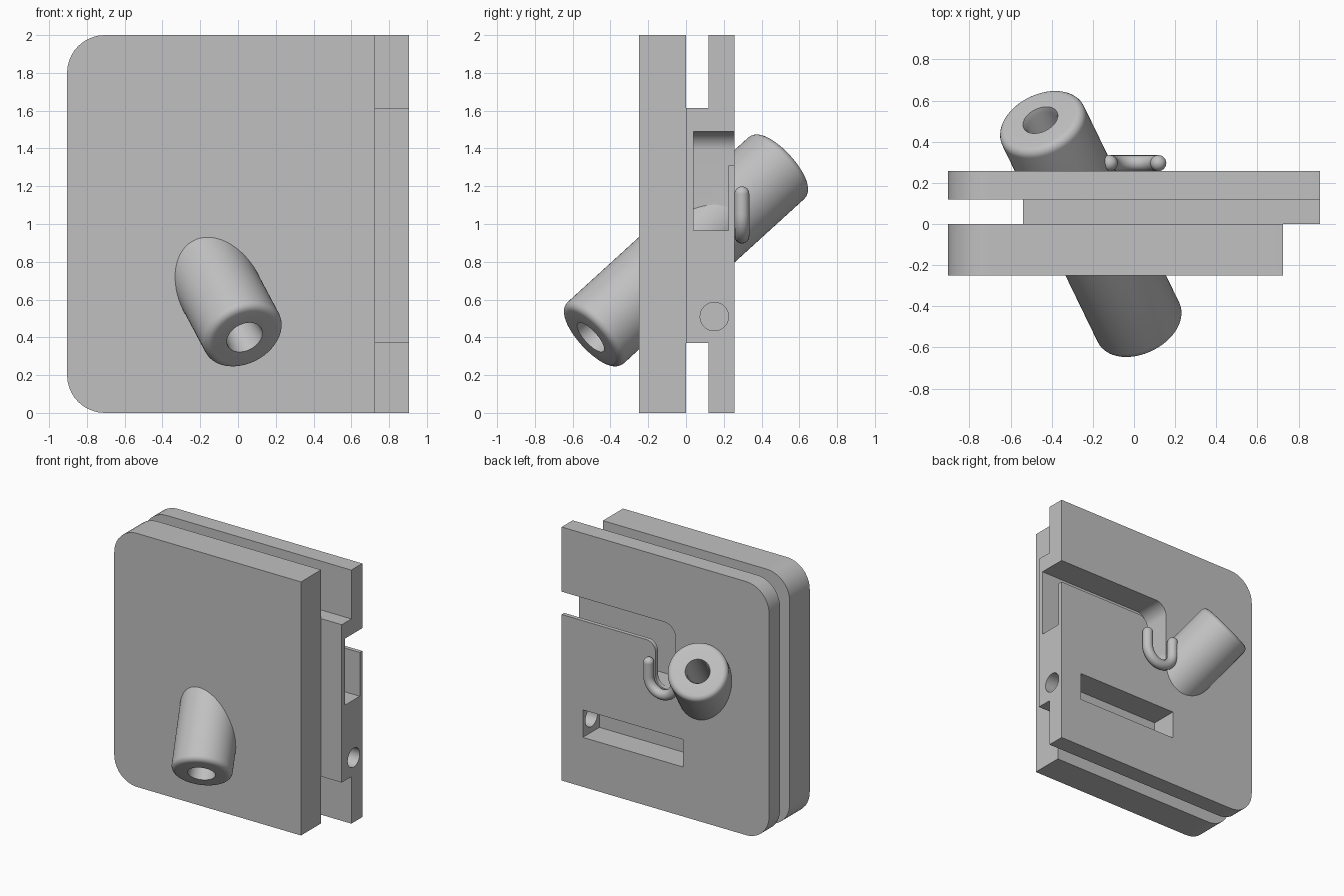
import bpy, bmesh
from math import pi, sin, cos, radians, tan
from mathutils import Vector, Matrix

if "Cube" in bpy.data.objects:
    bpy.data.objects.remove(bpy.data.objects["Cube"])

grey = bpy.data.materials.new("matte grey")
grey.use_nodes = True
colour = (0.53, 0.53, 0.53, 1)
grey.diffuse_color = colour
grey.node_tree.nodes["Principled BSDF"].inputs["Base Color"].default_value = colour


def make_object(name, bm):
    bmesh.ops.recalc_face_normals(bm, faces=bm.faces)
    mesh = bpy.data.meshes.new(name)
    bm.to_mesh(mesh)
    bm.free()
    mesh.materials.append(grey)
    ob = bpy.data.objects.new(name, mesh)
    bpy.context.collection.objects.link(ob)
    return ob


def rounded(corners, steps=10):
    """Turn (x, z, radius) corners into an outline with round corners."""
    pts = []
    for i, (x, z, r) in enumerate(corners):
        p = Vector((x, z))
        if r == 0:
            pts.append(p)
            continue
        a = (Vector(corners[i - 1][:2]) - p).normalized()
        b = (Vector(corners[(i + 1) % len(corners)][:2]) - p).normalized()
        centre = p + (a + b) * r
        for k in range(steps + 1):
            t = k / steps * pi / 2
            pts.append(centre - b * r * cos(t) - a * r * sin(t))
    return pts


def slab(name, corners, y0, y1):
    """Extrude an x-z outline from y0 to y1."""
    bm = bmesh.new()
    face = bm.faces.new([bm.verts.new((p.x, y0, p.y)) for p in rounded(corners)])
    out = bmesh.ops.extrude_face_region(bm, geom=[face])
    verts = [v for v in out["geom"] if isinstance(v, bmesh.types.BMVert)]
    bmesh.ops.translate(bm, vec=(0, y1 - y0, 0), verts=verts)
    return make_object(name, bm)


def box(name, x0, x1, y0, y1, z0, z1):
    return slab(name, [(x0, z0, 0), (x1, z0, 0), (x1, z1, 0), (x0, z1, 0)], y0, y1)


def rod(name, radius, length, matrix):
    bm = bmesh.new()
    bmesh.ops.create_cone(bm, cap_ends=True, segments=48, radius1=radius,
                          radius2=radius, depth=length, matrix=matrix)
    return make_object(name, bm)


def boolean(ob, tool, operation="DIFFERENCE"):
    mod = ob.modifiers.new("boolean", "BOOLEAN")
    mod.operation, mod.object, mod.solver = operation, tool, "EXACT"
    bpy.context.view_layer.update()
    graph = bpy.context.evaluated_depsgraph_get()
    mesh = bpy.data.meshes.new_from_object(ob.evaluated_get(graph))
    ob.modifiers.clear()
    ob.data = mesh


def smooth(ob):
    bpy.ops.object.select_all(action="DESELECT")
    ob.select_set(True)
    bpy.context.view_layer.objects.active = ob
    bpy.ops.object.shade_smooth_by_angle(angle=radians(30))


def plate(name, right_end, y0, y1):
    return slab(name, [(-0.905, 0, 0.2), (right_end, 0, 0),
                       (right_end, 2, 0), (-0.905, 2, 0.2)], y0, y1)


# Slanted tube placement
front_end, back_end = Vector((0.035, -0.505, 0.4)), Vector((-0.455, 0.505, 1.32))
axis = back_end - front_end
half = axis.length / 2
tilt = Matrix.Translation((front_end + back_end) / 2) @ axis.to_track_quat("Z", "Y").to_matrix().to_4x4()

# Two plates joined by a core
front_plate = plate("front_plate", 0.725, -0.25, 0)
back_plate = plate("back_plate", 0.905, 0.12, 0.257)
core = box("core", -0.54, 0.905, 0, 0.18, 0.37, 1.615)
boolean(back_plate, core, "UNION")

# Side cavity, bent slot in the back, screw pocket and its side hole
cutters = [
    slab("cavity_cutter", [(1, 1.49, 0), (-0.09, 1.49, 0.1), (-0.09, 0.965, 0), (1, 0.965, 0)],
         0.04, 0.225),
    slab("slot_cutter", [(1, 1.49, 0), (-0.09, 1.49, 0.1), (-0.09, 0.965, 0.087),
                         (0.086, 0.965, 0.087), (0.086, 1.31, 0.08), (1, 1.31, 0)], 0.2, 0.3),
    box("pocket_cutter", -0.155, 0.72, 0.05, 0.3, 0.39, 0.607),
    rod("side_hole_cutter", 0.075, 0.5,
        Matrix.Translation((0.9, 0.15, 0.51)) @ Matrix.Rotation(pi / 2, 4, "Y")),
]
bore_cutter = rod("bore_cutter", 0.15, half * 2, tilt)
for cutter in cutters + [bore_cutter]:
    boolean(back_plate, cutter)
boolean(front_plate, bore_cutter)
for helper in cutters + [bore_cutter, core]:
    bpy.data.objects.remove(helper)

# Tube: a closed profile spun around its axis
R, fillet = 0.22, 0.04
arc = [(R - fillet + fillet * sin(k * pi / 12), half - fillet + fillet * cos(k * pi / 12))
       for k in range(7)]
profile = [(0.1, -half)] + [(r, -t) for r, t in arc] + arc[::-1]
profile += [(0.09, half), (0.08, half - 0.03), (0.08, 0.2 - half)]
bm = bmesh.new()
verts = [bm.verts.new((r, 0, t)) for r, t in profile]
edges = [bm.edges.new((v, verts[i - 1])) for i, v in enumerate(verts)]
bmesh.ops.spin(bm, geom=verts + edges, cent=(0, 0, 0), axis=(0, 0, 1),
               angle=2 * pi, steps=64, use_merge=False)
bmesh.ops.remove_doubles(bm, verts=bm.verts, dist=0.0001)
bm.transform(tilt)
tube = make_object("slanted_tube", bm)

# U-shaped hook rim around the foot of the slot
thick, bend, hook_y, hook_z, tip = 0.039, 0.118, 0.296, 1.053, 1.16
path = [(-bend, tip)]
path += [(-bend * cos(k * pi / 20), hook_z - bend * sin(k * pi / 20)) for k in range(21)]
path += [(bend, tip)]
curve = bpy.data.curves.new("hook_path", "CURVE")
curve.dimensions = "3D"
curve.bevel_depth, curve.bevel_resolution = thick, 6
spline = curve.splines.new("POLY")
spline.points.add(len(path) - 1)
for point, (x, z) in zip(spline.points, path):
    point.co = (x, hook_y, z, 1)
guide = bpy.data.objects.new("hook_path", curve)
bpy.context.collection.objects.link(guide)
bpy.context.view_layer.update()
bm = bmesh.new()
bm.from_mesh(guide.evaluated_get(bpy.context.evaluated_depsgraph_get()).to_mesh())
for side in (-1, 1):
    bmesh.ops.create_uvsphere(bm, u_segments=24, v_segments=12, radius=thick,
                              matrix=Matrix.Translation((side * bend, hook_y, tip)))
hook = make_object("hook_rim", bm)
bpy.data.objects.remove(guide)

for part in (front_plate, back_plate, tube, hook):
    part.data.materials.clear()
    part.data.materials.append(grey)
    smooth(part)
